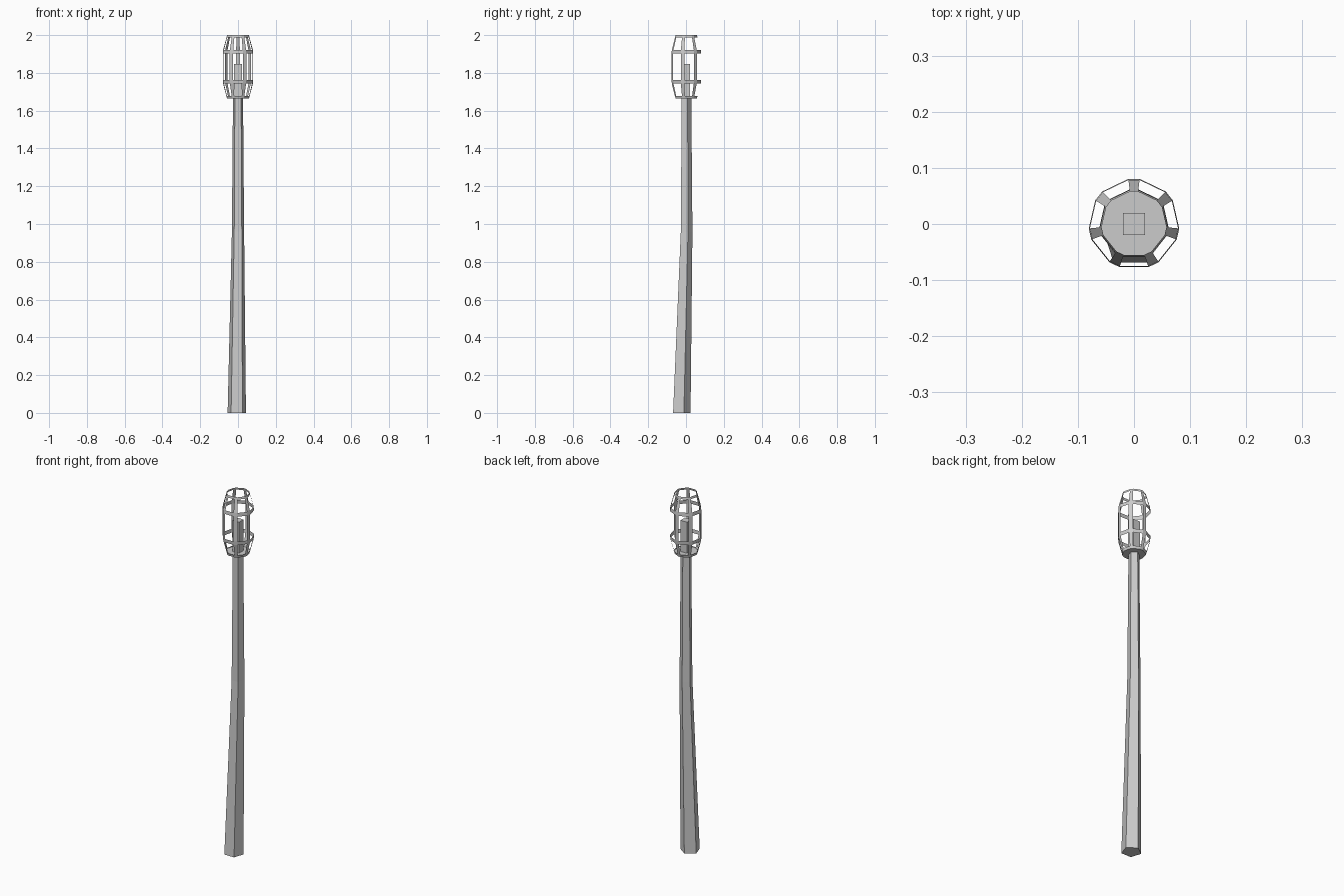
import bpy, bmesh
from math import cos, sin, radians, pi

if "Cube" in bpy.data.objects:
    bpy.data.objects.remove(bpy.data.objects["Cube"])


def finish(bm, name):
    bmesh.ops.recalc_face_normals(bm, faces=bm.faces)
    mesh = bpy.data.meshes.new(name)
    bm.to_mesh(mesh)
    bm.free()
    obj = bpy.data.objects.new(name, mesh)
    bpy.context.collection.objects.link(obj)
    return obj


def ring(bm, angles, r, z, cx=0, cy=0):
    return [bm.verts.new((cx + r * cos(a), cy + r * sin(a), z)) for a in angles]


def bridge(bm, a, b, keep=lambda i: True):
    n = len(a)
    for i in range(n):
        if keep(i):
            j = (i + 1) % n
            bm.faces.new((a[i], a[j], b[j], b[i]))


# Crooked five-sided pole
bm = bmesh.new()
five = [pi / 2 + i * 2 * pi / 5 for i in range(5)]
sections = [(0.0, 0.051, -0.0065, -0.027), (0.96, 0.034, 0, 0), (1.665, 0.028, 0, 0)]
loops = [ring(bm, five, r, z, x, y) for z, r, x, y in sections]
for a, b in zip(loops, loops[1:]):
    bridge(bm, a, b)
bm.faces.new(loops[0])
bm.faces.new(loops[-1])
finish(bm, "pole")

# Sheet cage: seven bars joined by four bands
bm = bmesh.new()
half = radians(7.2)
angles = [pi / 2 + i * 2 * pi / 7 + s * half for i in range(7) for s in (-1, 1)]
profile = [(1.664, 0.058), (1.678, 0.062), (1.743, 0.079), (1.763, 0.081),
           (1.902, 0.081), (1.922, 0.079), (1.988, 0.061), (2.0, 0.058)]
loops = [ring(bm, angles, r, z) for z, r in profile]
for k in range(len(loops) - 1):
    is_band = k % 2 == 0
    bridge(bm, loops[k], loops[k + 1], lambda i: is_band or i % 2 == 0)
finish(bm, "cage")

# Floor plate of the cage
bm = bmesh.new()
low, high = ring(bm, angles, 0.058, 1.664), ring(bm, angles, 0.0605, 1.674)
bridge(bm, low, high)
bm.faces.new(low)
bm.faces.new(high)
finish(bm, "cage_floor")

# Square wick block
bm = bmesh.new()
bmesh.ops.create_cube(bm, size=1)
bmesh.ops.scale(bm, verts=bm.verts, vec=(0.04, 0.04, 0.175))
bmesh.ops.translate(bm, verts=bm.verts, vec=(0, 0, 1.7595))
finish(bm, "wick_block")
